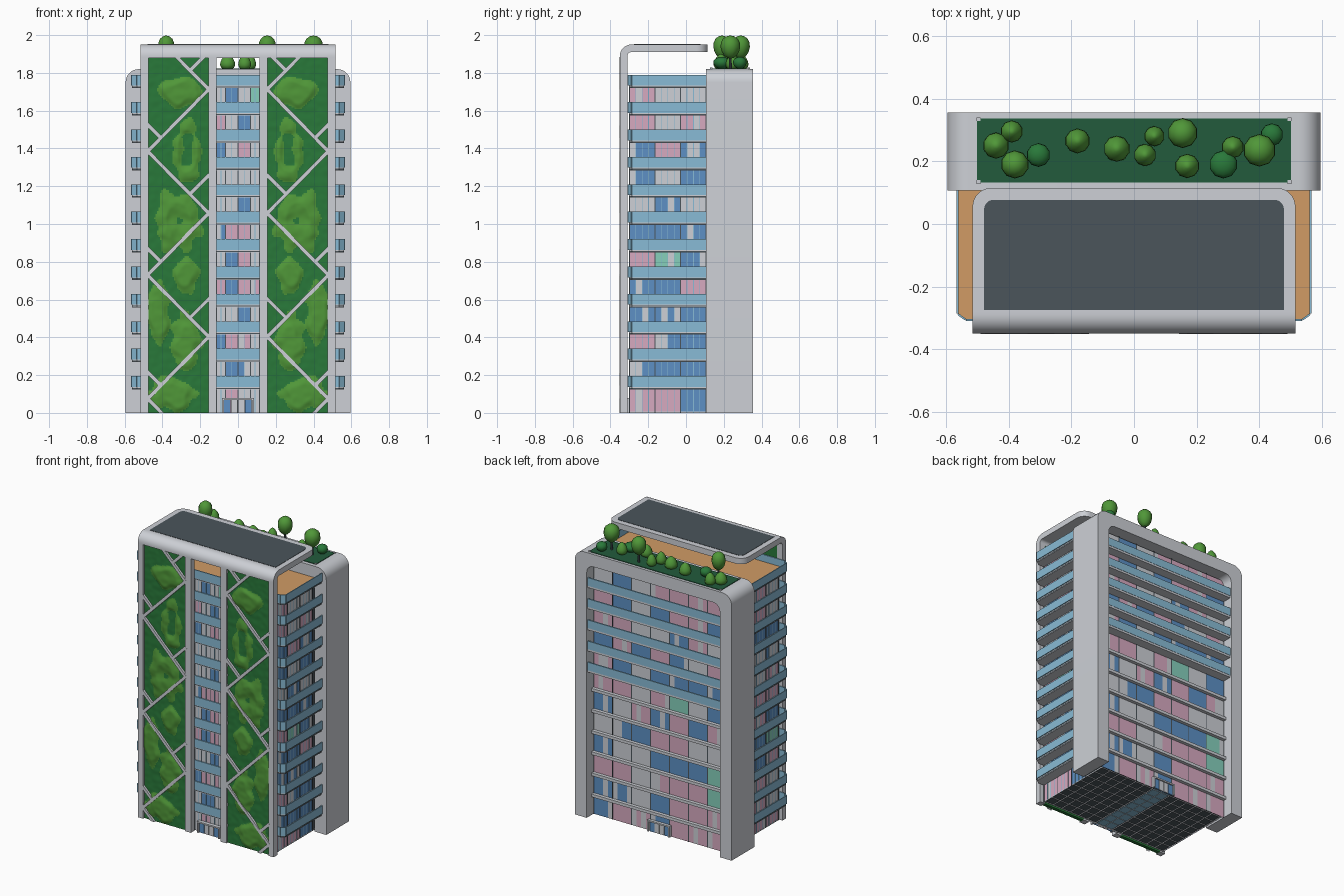
import bpy, bmesh, math, random
from mathutils import Vector, Matrix, noise

if "Cube" in bpy.data.objects:
    bpy.data.objects.remove(bpy.data.objects["Cube"])

random.seed(11)
COLOURS = {
    "pale_concrete": (0.61, 0.63, 0.67), "charcoal": (0.07, 0.09, 0.105),
    "wood_deck": (0.64, 0.33, 0.13), "rail_glass": (0.25, 0.50, 0.67),
    "blue_glass": (0.11, 0.28, 0.56), "pink_glass": (0.68, 0.40, 0.53),
    "mint_glass": (0.24, 0.63, 0.50), "soil_green": (0.016, 0.105, 0.045),
    "dark_green": (0.022, 0.19, 0.042), "leaf_green": (0.08, 0.31, 0.04)}
MATS = {}
for n, c in COLOURS.items():
    MATS[n] = bpy.data.materials.new(n)
    MATS[n].diffuse_color = (*c, 1)


def make(name, bm, mats, smooth=None, mirror=False, recalc=True):
    if recalc:
        bmesh.ops.recalc_face_normals(bm, faces=bm.faces)
    me = bpy.data.meshes.new(name)
    bm.to_mesh(me)
    bm.free()
    for m in mats:
        me.materials.append(MATS[m])
    if smooth:
        for p in me.polygons:
            p.use_smooth = True
        me.set_sharp_from_angle(angle=math.radians(smooth))
    ob = bpy.data.objects.new(name, me)
    bpy.context.collection.objects.link(ob)
    if mirror:
        ob.modifiers.new("mirror", 'MIRROR').use_mirror_merge = False
    return ob


def add_box(bm, x0, x1, y0, y1, z0, z1, mat=0):
    m = Matrix.Translation(((x0+x1)/2, (y0+y1)/2, (z0+z1)/2)) @ Matrix.Diagonal((x1-x0, y1-y0, z1-z0, 1))
    r = bmesh.ops.create_cube(bm, size=1, matrix=m)
    for f in {f for v in r["verts"] for f in v.link_faces}:
        f.material_index = mat


def box(name, dims, mat, mirror=False):
    bm = bmesh.new()
    add_box(bm, *dims)
    return make(name, bm, [mat], mirror=mirror)


def fillet(pts):
    """Round the corners of a 2D outline given as (a, b, radius)."""
    out = []
    for i, (a, b, r) in enumerate(pts):
        p = Vector((a, b))
        if not r:
            out.append(p)
            continue
        s = p + (Vector(pts[i-1][:2]) - p).normalized() * r
        e = p + (Vector(pts[(i+1) % len(pts)][:2]) - p).normalized() * r
        c = s + e - p
        for k in range(9):
            t = k / 8 * math.pi / 2
            out.append(c + (s - c) * math.cos(t) + (e - c) * math.sin(t))
    return out


def prism(name, pts, axis, lo, hi, mat):
    """Extrude a rounded outline along an axis."""
    place = {"x": lambda p, h: (h, p.x, p.y), "y": lambda p, h: (p.x, h, p.y), "z": lambda p, h: (p.x, p.y, h)}[axis]
    bm = bmesh.new()
    f = bm.faces.new([bm.verts.new(place(p, lo)) for p in fillet(pts)])
    r = bmesh.ops.extrude_face_region(bm, geom=[f])
    d = Vector(place(Vector((0, 0)), hi - lo))
    bmesh.ops.translate(bm, verts=[v for v in r["geom"] if isinstance(v, bmesh.types.BMVert)], vec=d)
    return make(name, bm, [mat], smooth=30)


# Rear arch: inverted U with rounded corners
prism("rear_arch", [(-.595, 0, 0), (-.595, 1.82, .07), (.595, 1.82, .07), (.595, 0, 0), (.505, 0, 0),
                    (.505, 1.735, .05), (-.505, 1.735, .05), (-.505, 0, 0)], "y", .107, .355, "pale_concrete")

# Front frame: curved header, roof canopy and four legs
prism("front_header", [(-.35, 1.88, 0), (-.35, 1.95, .06), (-.28, 1.95, 0), (-.28, 1.91, 0),
                       (-.31, 1.91, .02), (-.31, 1.88, 0)], "x", -.515, .515, "pale_concrete")
prism("roof_canopy", [(-.515, -.28, 0), (-.515, .115, .06), (.515, .115, .06), (.515, -.28, 0)],
      "z", 1.91, 1.95, "pale_concrete")
prism("canopy_panel", [(-.478, -.275, 0), (-.478, .077, .03), (.478, .077, .03), (.478, -.275, 0)],
      "z", 1.946, 1.952, "charcoal")
box("outer_leg", (-.515, -.475, -.35, -.31, 0, 1.885), "pale_concrete", True)
box("inner_leg", (-.157, -.113, -.35, -.31, 0, 1.885), "pale_concrete", True)

# Core volume, gridded base and roof deck
box("core", (-.487, .487, -.297, .275, .006, 1.73), "charcoal")
bm = bmesh.new()
for k in range(15):
    add_box(bm, -.491 + k*.07, -.489 + k*.07, -.297, .275, 0, .007)
for k in range(9):
    add_box(bm, -.487, .487, -.295 + k*.07, -.293 + k*.07, 0, .007)
add_box(bm, -.06, .06, -.29, .27, .002, .007, 1)
make("base_grid", bm, ["pale_concrete", "rail_glass"])
deck = [(-.56, .11, 0), (-.56, -.285, 0), (-.535, -.303, 0), (.535, -.303, 0), (.56, -.285, 0), (.56, .11, 0)]
prism("roof_deck", deck, "z", 1.735, 1.742, "wood_deck")

# Balcony floors with a dark shadow gap, and glass railings round three sides
PITCH = .145
level = lambda i: .14 + PITCH * (i - 1)
bm = bmesh.new()
for i in range(1, 13):
    z = level(i)
    prism("balcony_floor", deck, "z", z - .007, z, "pale_concrete")
    prism("balcony_shadow_gap", deck, "z", z - .013, z - .007, "charcoal")
    prism("balcony_soffit", deck, "z", z - .016, z - .013, "pale_concrete")
    for (ax, ay, _), (bx, by, _) in zip(deck, deck[1:]):
        n = Vector((by - ay, ax - bx)).normalized() * .006
        n = n if n.dot(Vector(((ax+bx)/2, (ay+by)/2))) > 0 else -n
        q = [(ax, ay), (bx, by), (bx + n.x, by + n.y), (ax + n.x, ay + n.y)]
        lo = [bm.verts.new((*p, z - .002)) for p in q]
        hi = [bm.verts.new((*p, z + .055)) for p in q]
        bm.faces.new(lo)
        bm.faces.new(hi)
        for k in range(4):
            bm.faces.new((lo[k], lo[k-1], hi[k-1], hi[k]))
make("balcony_railings", bm, ["rail_glass"])

# Rear balconies above, plain ledges below
for i in range(1, 12):
    z = level(i)
    if i >= 7:
        box("rear_balcony", (-.505, .505, .26, .345, z - .014, z), "pale_concrete")
        box("rear_railing", (-.505, .505, .338, .347, z, z + .055), "rail_glass")
    else:
        box("rear_ledge", (-.505, .505, .26, .303, z - .016, z + .004), "pale_concrete")

# Glazing: strips of window colour grouped in bays, with mullions
GLASS = ["blue_glass", "pink_glass", "pale_concrete", "mint_glass", "charcoal", "rail_glass"]


def facade(name, start, end, normal, bays, strips, weights=(10, 7, 5, 1), thin=True):
    s, e, n = Vector(start), Vector(end), Vector(normal)
    bm = bmesh.new()
    up = lambda p, z: bm.verts.new((p.x, p.y, z))
    total = bays * strips
    for i in range(12):
        z0 = level(i) if i else .0
        z1 = level(i + 1) - .01
        for b in range(bays):
            main = random.choices(range(4), weights)[0]
            for k in range(strips):
                j = b * strips + k
                p, q = s.lerp(e, j / total), s.lerp(e, (j + 1) / total)
                f = bm.faces.new((up(p, z0), up(q, z0), up(q, z1), up(p, z1)))
                f.normal_update()
                if f.normal.dot(n.to_3d()) < 0:
                    f.normal_flip()
                f.material_index = main if random.random() < .88 else 2
    for j in range(0, total + 1, 1 if thin else strips):
        p = s.lerp(e, j / total)
        w, m = (.0025, 4) if j % strips == 0 else (.002, 5)
        add_box(bm, p.x - w, p.x + w, p.y - w, p.y + w, 0, 1.73, m)
    make(name, bm, GLASS, recalc=False)


facade("right_windows", (.49, -.3), (.49, .107), (1, 0), 3, 4)
facade("left_windows", (-.49, -.3), (-.49, .107), (-1, 0), 3, 4)
facade("front_windows", (-.065, -.3), (.065, -.3), (0, -1), 2, 2)
facade("front_side_windows", (-.115, -.3), (-.065, -.3), (0, -1), 1, 2, (1, 2, 6, 0))
facade("front_side_windows", (.065, -.3), (.115, -.3), (0, -1), 1, 2, (1, 2, 6, 1))
facade("rear_windows", (-.505, .28), (.505, .28), (0, 1), 7, 4, (9, 8, 6, 1), False)

# Entrance door surrounds, front and back
for name, y0, y1, g in (("front_door", -.325, -.3, -.31), ("rear_door", .28, .30, .288)):
    bm = bmesh.new()
    for x0, x1, z0, z1 in ((-.085, -.075, 0, .075), (.075, .085, 0, .075), (-.085, .085, .068, .078)):
        add_box(bm, x0, x1, y0, y1, z0, z1)
    for k, m in enumerate((1, 0, 0, 1)):
        add_box(bm, -.074 + k*.037, -.04 + k*.037, g - .003, g + .003, 0, .068, m)
    make(name, bm, ["pale_concrete", "blue_glass"])

# Planted walls: a bumpy green sheet with lighter leafy patches (x, z, rx, rz, hollow)
PATCHES = [(-.306, 1.70, .12, .08, 0), (-.27, 1.385, .075, .16, .4), (-.316, 1.01, .11, .17, .2),
           (-.275, .73, .065, .10, 0), (-.42, .53, .06, .17, 0), (-.28, .37, .08, .14, 0),
           (-.35, .10, .13, .085, 0)]


def leafy(x, z):
    w = .38 * noise.noise(Vector((x * 14, z * 14, 2)))
    best = -1
    for px, pz, rx, rz, hole in PATCHES:
        d = math.hypot((x - px) / rx, (z - pz) / rz)
        best = max(best, min(1 - d, d - hole if hole else 1))
    return best + w


bm = bmesh.new()
NX, NZ = 40, 220
grid = []
for j in range(NZ + 1):
    row = []
    for i in range(NX + 1):
        x, z = -.476 + .32 * i / NX, 1.882 * j / NZ
        lift = min(max(leafy(x, z), 0), .4) * .03 + .002 * noise.noise(Vector((x * 30, 0, z * 30)))
        row.append(bm.verts.new((x, -.336 - lift, z)))
    grid.append(row)
for j in range(NZ):
    for i in range(NX):
        f = bm.faces.new((grid[j][i], grid[j][i+1], grid[j+1][i+1], grid[j+1][i]))
        c = f.calc_center_median()
        f.material_index = int(leafy(c.x, c.z) > 0)
make("planted_wall", bm, ["dark_green", "leaf_green"], smooth=60, mirror=True, recalc=False)
box("planted_wall_back", (-.476, -.156, -.33, -.312, 0, 1.882), "dark_green", True)

# Lattice: a zigzag of bars with a short cross bar above each turn, clipped to the panel
bm = bmesh.new()
XL, XR, H = -.478, -.155, .3275
bars = []
for zc in (.075, .73, 1.385):
    bars += [(XL, zc, XR, zc + H), (XL, zc, XR, zc - H), (XL, zc + .14, XL + .07, zc + .07)]
    bars += [(XR, zc + H + .2, XR - .1, zc + H + .1)]
bars.append((XR, 1.385 + H, XL, 1.385 + 2 * H))
for x0, z0, x1, z1 in bars:
    a, b = Vector((x0, z0)), Vector((x1, z1))
    d = b - a
    m = (Matrix.Translation(((x0+x1)/2, -.34, (z0+z1)/2))
         @ Matrix.Rotation(-math.atan2(d.y, d.x), 4, 'Y') @ Matrix.Diagonal((d.length + .012, .022, .02, 1)))
    bmesh.ops.create_cube(bm, size=1, matrix=m)
for co, no in (((0, 0, 0), (0, 0, -1)), ((0, 0, 1.885), (0, 0, 1))):
    bmesh.ops.bisect_plane(bm, geom=bm.verts[:] + bm.edges[:] + bm.faces[:], plane_co=co, plane_no=no, clear_outer=True)
make("lattice_bars", bm, ["pale_concrete"], mirror=True)

# Roof garden bed with corner posts
box("garden_bed", (-.5, .5, .132, .336, 1.815, 1.824), "soil_green")
for y in (.134, .334):
    box("garden_post", (-.502, -.490, y - .006, y + .006, 1.81, 1.828), "pale_concrete", True)


def crown(name, x, y, r, z0, z1, mat, taper):
    bm = bmesh.new()
    bmesh.ops.create_uvsphere(bm, u_segments=10, v_segments=8, radius=1)
    for v in bm.verts:
        s = r * (1 + taper * v.co.z)
        v.co = Vector((x + v.co.x * s, y + v.co.y * s, (z0 + z1) / 2 + v.co.z * (z1 - z0) / 2))
    make(name, bm, [mat], smooth=60)


# Tall trees, small pointed shrubs and low bushes
for x, y, r in ((-.38, .19, .045), (.155, .29, .048), (.40, .235, .052)):
    crown("tree_crown", x, y, r, 1.875, 1.998, "leaf_green", .12)
    bm = bmesh.new()
    bmesh.ops.create_cone(bm, cap_ends=True, segments=8, radius1=.008, radius2=.006, depth=.08,
                          matrix=Matrix.Translation((x, y, 1.86)))
    make("tree_trunk", bm, ["charcoal"])
for x, y, r in ((-.39, .295, .034), (-.44, .25, .04), (-.18, .265, .038), (-.055, .24, .04),
                (.065, .28, .031), (.035, .22, .034), (.17, .185, .037), (.315, .245, .034)):
    crown("shrub", x, y, r, 1.815, 1.9, "leaf_green", -.35)
for x, y, r in ((-.305, .22, .038), (.285, .19, .045), (.44, .285, .036)):
    crown("low_bush", x, y, r, 1.82, 1.885, "dark_green", .1)

for m in bpy.data.materials:
    if m.users and not m.is_grease_pencil:
        m.use_nodes = True
        m.node_tree.nodes["Principled BSDF"].inputs["Base Color"].default_value = m.diffuse_color
